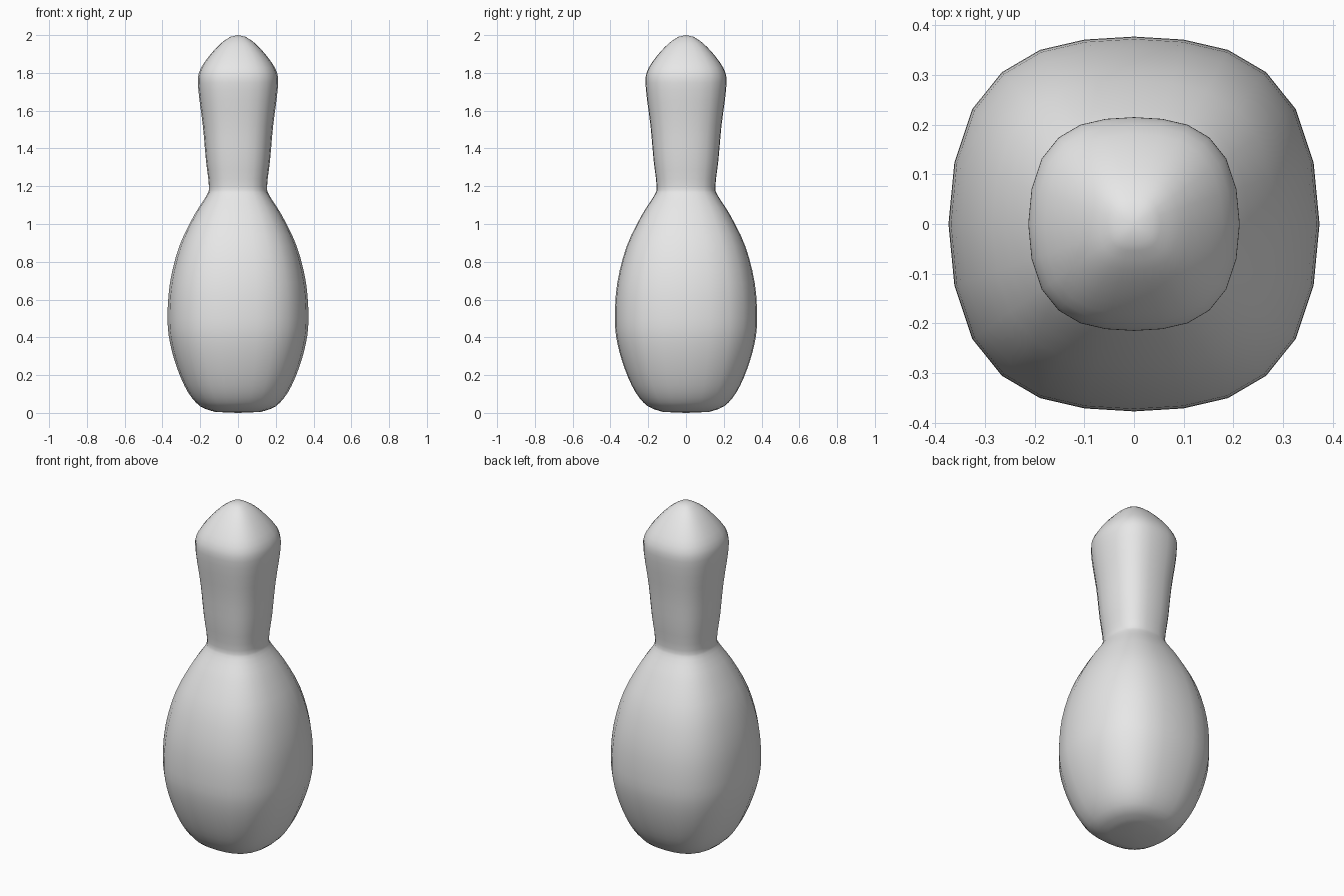
import bpy
import bmesh

cube = bpy.data.objects.get("Cube")
if cube:
    bpy.data.objects.remove(cube)

# One plain grey for the whole pin
grey = bpy.data.materials.new("plain grey")
grey.use_nodes = True
colour = (0.8, 0.8, 0.8, 1)
grey.diffuse_color = colour
grey.node_tree.nodes["Principled BSDF"].inputs["Base Color"].default_value = colour

# Silhouette as (radius, height), from base to tip
PROFILE = [(0.12, 0.005), (0.2, 0.035), (0.265, 0.11), (0.32, 0.23), (0.36, 0.37),
           (0.373, 0.5), (0.36, 0.69), (0.31, 0.885), (0.23, 1.05), (0.167, 1.15),
           (0.154, 1.2), (0.17, 1.34), (0.186, 1.52), (0.21, 1.71), (0.207, 1.8),
           (0.16, 1.88), (0.092, 1.955), (0.04, 1.991)]

# Quarter of the rounded square cross-section, at unit size
QUARTER = [(1, 0), (0.968, 0.329), (0.872, 0.613), (0.712, 0.81),
           (0.507, 0.929), (0.267, 0.984), (0, 1)]


def smooth_curve(points, steps):
    """Catmull-Rom curve through the profile points."""
    ends = [points[0]] + points + [points[-1]]
    result = []
    for p, q, r, s in zip(ends, ends[1:], ends[2:], ends[3:]):
        for i in range(steps):
            t = i / steps
            result.append([b + t * (c - a) / 2
                           + t * t * (2 * a - 5 * b + 4 * c - d) / 2
                           + t ** 3 * (3 * b - a - 3 * c + d) / 2
                           for a, b, c, d in zip(p, q, r, s)])
    return result + [points[-1]]


# Mirror the quarter into a full, counter-clockwise ring
half = QUARTER + [(-x, y) for x, y in reversed(QUARTER[:-1])]
section = half + [(-x, -y) for x, y in half[1:-1]]
count = len(section)

# Body: stacked rings closed by fans at base and tip
bm = bmesh.new()
rings = [[bm.verts.new((r * x, r * y * 1.01, z)) for x, y in section]
         for r, z in smooth_curve(PROFILE, 3)]
base = bm.verts.new((0, 0, 0))
tip = bm.verts.new((0, 0, 2))
for i in range(count):
    j = (i + 1) % count
    for low, high in zip(rings, rings[1:]):
        bm.faces.new((low[i], low[j], high[j], high[i]))
    bm.faces.new((base, rings[0][j], rings[0][i]))
    bm.faces.new((tip, rings[-1][i], rings[-1][j]))
for face in bm.faces:
    face.smooth = True

mesh = bpy.data.meshes.new("pin_body")
bm.to_mesh(mesh)
bm.free()
mesh.materials.append(grey)
bpy.context.collection.objects.link(bpy.data.objects.new("pin_body", mesh))
